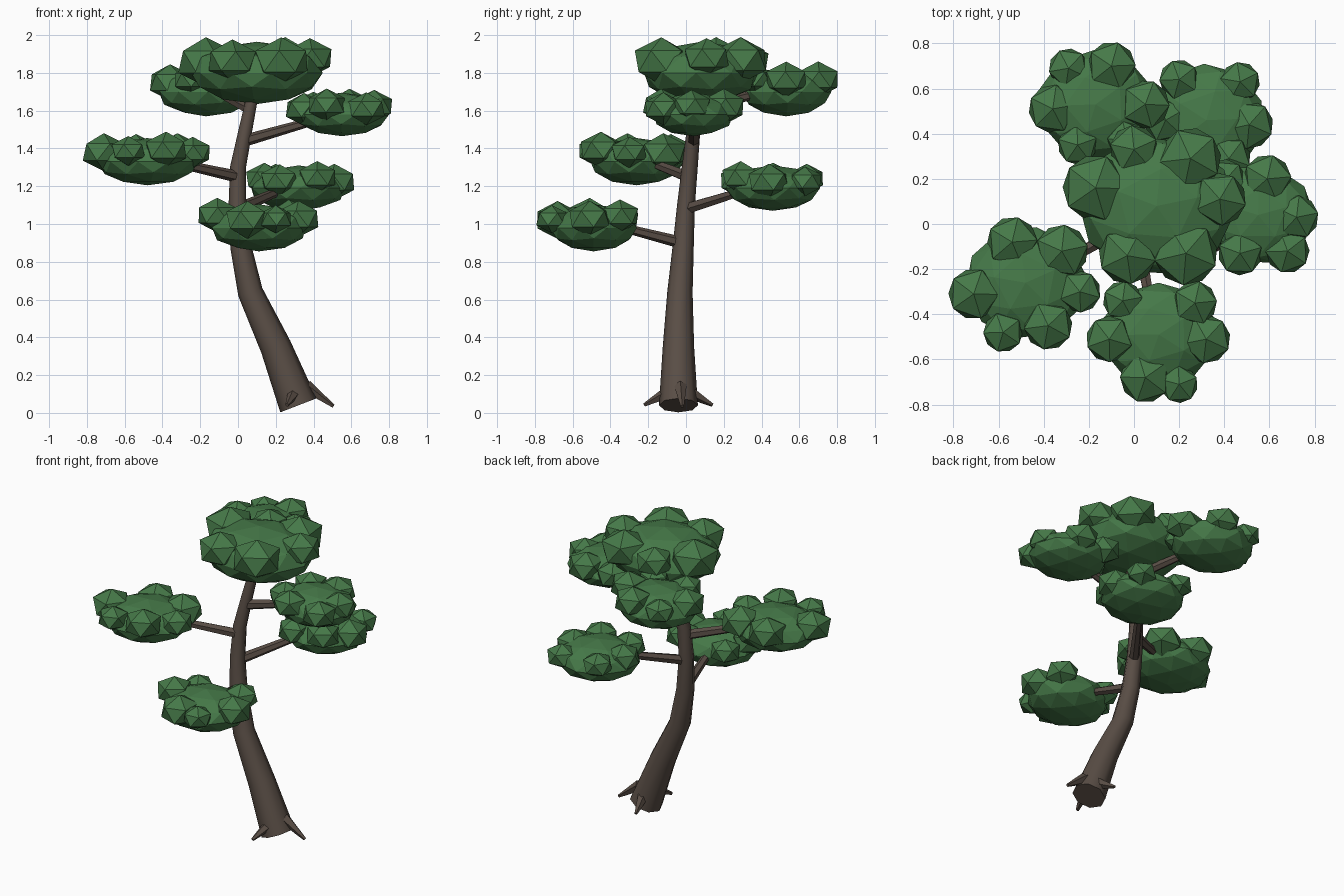
import bpy, bmesh, math, random
from mathutils import Vector, Matrix

random.seed(4)


def material(name, color):
    m = bpy.data.materials.new(name)
    m.diffuse_color = color
    return m


BARK = material("bark", (0.10, 0.075, 0.06, 1))
LEAF = material("leaf", (0.06, 0.19, 0.065, 1))


def add_object(name, bm, mat, smooth):
    bmesh.ops.recalc_face_normals(bm, faces=bm.faces)
    me = bpy.data.meshes.new(name)
    bm.to_mesh(me)
    bm.free()
    me.materials.append(mat)
    ob = bpy.data.objects.new(name, me)
    bpy.context.collection.objects.link(ob)
    if smooth:
        bpy.ops.object.select_all(action='DESELECT')
        ob.select_set(True)
        bpy.context.view_layer.objects.active = ob
        bpy.ops.object.shade_smooth_by_angle(angle=math.radians(50))
    return ob


def tube(name, path, sides):
    """Tapered tube along (x, y, z, radius) points."""
    bm = bmesh.new()
    pts = [Vector(p[:3]) for p in path]
    rings = []
    for i, p in enumerate(pts):
        t = (pts[min(i + 1, len(pts) - 1)] - pts[max(i - 1, 0)]).normalized()
        ref = Vector((0, 1, 0)) if abs(t.y) < 0.8 else Vector((1, 0, 0))
        u = t.cross(ref).normalized()
        v = t.cross(u)
        ring = []
        for k in range(sides):
            a = math.tau * k / sides
            ring.append(bm.verts.new(p + (u * math.cos(a) + v * math.sin(a)) * path[i][3]))
        rings.append(ring)
    for a, b in zip(rings, rings[1:]):
        for k in range(sides):
            j = (k + 1) % sides
            bm.faces.new((a[k], a[j], b[j], b[k]))
    bm.faces.new(rings[0])
    bm.faces.new(rings[-1])
    return add_object(name, bm, BARK, True)


def blob(bm, center, radii, subdiv):
    m = (Matrix.Translation(center) @ Matrix.Diagonal((*radii, 1))
         @ Matrix.Rotation(random.uniform(0, math.tau), 4, 'Z'))
    bmesh.ops.create_icosphere(bm, subdivisions=subdiv, radius=1, matrix=m)


def leaf_pad(name, center, radii, lump_z, lumps):
    """Flattened core with a ring of small faceted lumps (x, y, radius)."""
    bm = bmesh.new()
    blob(bm, center, radii, 2)
    for x, y, r in lumps:
        s = r * 1.09
        blob(bm, (x, y, lump_z + random.uniform(-0.015, 0.015)), (s, s, s * 0.8), 1)
    add_object(name, bm, LEAF, False)


# Leaning, curved trunk
tube("trunk", [
    (0.32, -0.04, 0.04, 0.103), (0.20, -0.04, 0.35, 0.083),
    (0.065, -0.032, 0.64, 0.067), (0.015, -0.015, 0.88, 0.056),
    (-0.003, 0.0, 1.10, 0.047), (0.0, 0.02, 1.30, 0.042),
    (0.04, 0.04, 1.50, 0.036), (0.073, 0.06, 1.66, 0.031),
    (0.10, 0.08, 1.82, 0.026)], 8)

# Roots
for i, (a, b) in enumerate([
        ((0.36, -0.03, 0.14), (0.505, -0.02, 0.035)),
        ((0.30, -0.09, 0.11), (0.26, -0.22, 0.042)),
        ((0.30, 0.02, 0.11), (0.27, 0.14, 0.042))]):
    tube(f"root_{i + 1}", [(*a, 0.036), (*b, 0.01)], 5)

# Branches
for name, a, b in [
        ("front", (0.01, -0.02, 0.90), (0.09, -0.45, 1.01)),
        ("back_right", (0.0, 0.0, 1.08), (0.30, 0.42, 1.21)),
        ("left", (0.0, 0.01, 1.25), (-0.45, -0.25, 1.35)),
        ("right", (0.03, 0.04, 1.44), (0.52, 0.04, 1.58)),
        ("back_left", (0.06, 0.06, 1.61), (-0.15, 0.50, 1.72))]:
    tube(name + "_branch", [(*a, 0.032), (*b, 0.02)], 6)

# Foliage pads
leaf_pad("crown_foliage", (0.10, 0.08, 1.80), (0.35, 0.31, 0.165), 1.87, [
    (-0.17, 0.16, 0.15), (0.0, 0.33, 0.11), (0.25, 0.29, 0.14),
    (0.38, 0.11, 0.12), (0.23, -0.13, 0.145), (-0.03, -0.14, 0.13)])
leaf_pad("back_left_foliage", (-0.17, 0.53, 1.70), (0.26, 0.24, 0.13), 1.755, [
    (-0.29, 0.69, 0.09), (-0.10, 0.70, 0.11), (0.05, 0.53, 0.11),
    (-0.36, 0.51, 0.11), (-0.25, 0.35, 0.09), (-0.03, 0.37, 0.09)])
leaf_pad("back_right_foliage", (0.32, 0.46, 1.19), (0.26, 0.25, 0.12), 1.235, [
    (0.20, 0.64, 0.09), (0.47, 0.63, 0.09), (0.51, 0.44, 0.11),
    (0.42, 0.29, 0.10), (0.22, 0.28, 0.10), (0.14, 0.46, 0.10)])
leaf_pad("right_foliage", (0.55, 0.04, 1.58), (0.25, 0.22, 0.115), 1.62, [
    (0.59, 0.20, 0.11), (0.72, 0.03, 0.10), (0.68, -0.12, 0.10),
    (0.47, -0.13, 0.10), (0.35, 0.0, 0.10), (0.40, 0.19, 0.10)])
leaf_pad("left_foliage", (-0.48, -0.26, 1.33), (0.27, 0.25, 0.125), 1.385, [
    (-0.71, -0.31, 0.115), (-0.54, -0.08, 0.115), (-0.32, -0.12, 0.12),
    (-0.24, -0.30, 0.095), (-0.38, -0.45, 0.11), (-0.58, -0.48, 0.09)])
leaf_pad("front_foliage", (0.11, -0.49, 0.98), (0.26, 0.23, 0.125), 1.035, [
    (-0.05, -0.34, 0.09), (0.27, -0.35, 0.10), (0.32, -0.51, 0.11),
    (0.20, -0.71, 0.085), (0.05, -0.68, 0.115), (-0.11, -0.51, 0.105)])
